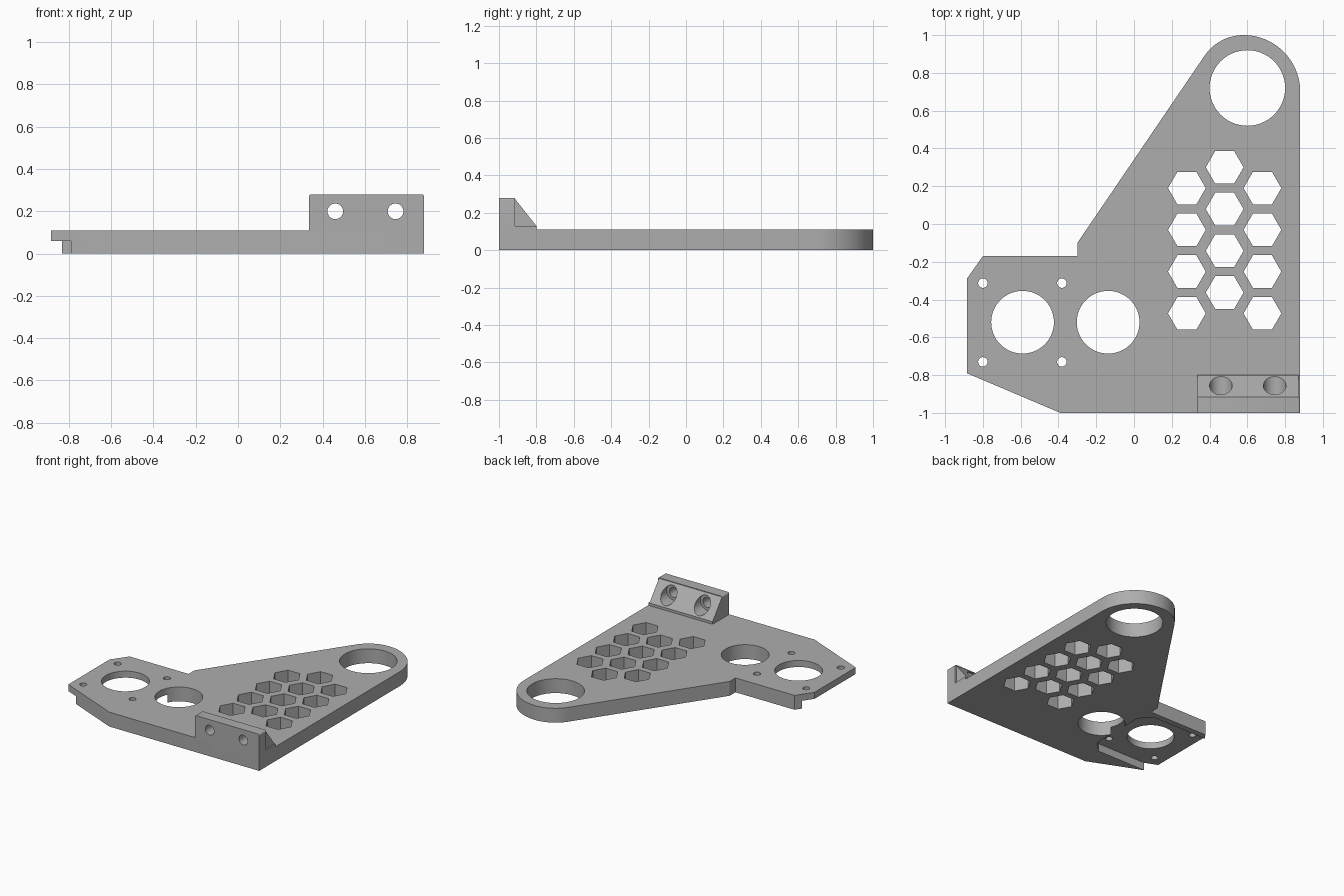
import bpy, bmesh
from math import sin, cos, radians

if "Cube" in bpy.data.objects:
    bpy.data.objects.remove(bpy.data.objects["Cube"], do_unlink=True)

grey = bpy.data.materials.new("plain grey")
grey.use_nodes = True
grey.diffuse_color = (0.42, 0.42, 0.42, 1)
grey.node_tree.nodes["Principled BSDF"].inputs["Base Color"].default_value = grey.diffuse_color

# Maps a flat outline point plus a depth to 3D, for each extrusion axis
PLACE = {"x": lambda a, b, d: (d, a, b),
         "y": lambda a, b, d: (a, d, b),
         "z": lambda a, b, d: (a, b, d)}


def prism(name, points, low, high, axis="z"):
    bm = bmesh.new()
    rings = [[bm.verts.new(PLACE[axis](a, b, d)) for a, b in points] for d in (low, high)]
    bm.faces.new(rings[0])
    bm.faces.new(rings[1])
    n = len(points)
    for i in range(n):
        j = (i + 1) % n
        bm.faces.new((rings[0][i], rings[0][j], rings[1][j], rings[1][i]))
    bmesh.ops.recalc_face_normals(bm, faces=bm.faces)
    mesh = bpy.data.meshes.new(name)
    bm.to_mesh(mesh)
    bm.free()
    mesh.materials.append(grey)
    obj = bpy.data.objects.new(name, mesh)
    bpy.context.collection.objects.link(obj)
    return obj


def arc(cx, cy, r, start, end, steps):
    angles = [radians(start + (end - start) * i / steps) for i in range(steps + 1)]
    return [(cx + r * cos(t), cy + r * sin(t)) for t in angles]


def circle(cx, cy, r, sides=64):
    return arc(cx, cy, r, 0, 360, sides)[:-1]


def select_only(obj):
    bpy.ops.object.select_all(action="DESELECT")
    obj.select_set(True)
    bpy.context.view_layer.objects.active = obj


def cut(obj, points, low, high, axis="z"):
    cutter = prism("cutter", points, low, high, axis)
    mod = obj.modifiers.new("cut", "BOOLEAN")
    mod.operation = "DIFFERENCE"
    mod.solver = "EXACT"
    mod.object = cutter
    select_only(obj)
    bpy.ops.object.modifier_apply(modifier=mod.name)
    bpy.data.objects.remove(cutter, do_unlink=True)


TOP = 0.11
RIGHT = 0.88

# Base plate with a rounded far end
outline = [(-0.885, -0.79), (-0.39, -1), (RIGHT, -1)]
outline += arc(0.58, 0.70, 0.30, 0, 90, 24)
outline += arc(0.58, 0.75, 0.25, 90, 145.8, 16)
outline += [(-0.30, -0.10), (-0.30, -0.17), (-0.80, -0.17), (-0.885, -0.29)]
plate = prism("base_plate", outline, 0, TOP)

# Motor pocket in the underside, open to the outer edge
inner, near, far, corner = -0.285, -0.83, -0.215, 0.085
cut(plate, [(-1, near), (inner - corner, near), (inner, near + corner),
            (inner, far - corner), (inner - corner, far), (-1, far)], -0.1, 0.06)

# Large round openings
for x, y, r in ((0.60, 0.72, 0.20), (-0.59, -0.52, 0.166), (-0.137, -0.52, 0.166)):
    cut(plate, circle(x, y, r), -0.1, 0.3)

# Four motor screw holes
for x in (-0.80, -0.382):
    for y in (-0.73, -0.313):
        cut(plate, circle(x, y, 0.025, 32), -0.1, 0.3)

# Honeycomb of hexagonal openings
for x, first in ((0.28, 0.19), (0.48, 0.30), (0.68, 0.19)):
    for row in range(4):
        cut(plate, circle(x, first - 0.221 * row, 0.1, 6), -0.1, 0.3)

# Upright mounting bracket: wall, foot and sloped block
LEFT, BACK, FOOT, HIGH, R = 0.335, -0.915, 0.13, 0.28, 0.012
wall_outline = [(LEFT, TOP), (RIGHT, TOP)]
wall_outline += arc(RIGHT - R, HIGH - R, R, 0, 90, 4)
wall_outline += arc(LEFT + R, HIGH - R, R, 90, 180, 4)
wall = prism("bracket_wall", wall_outline, -1, BACK, "y")
foot = prism("bracket_foot", [(BACK, TOP), (-0.80, TOP), (-0.80, FOOT), (BACK, FOOT)],
             LEFT, RIGHT, "x")
block = prism("bracket_sloped_block", [(BACK, FOOT), (-0.80, FOOT), (BACK, HIGH - 0.005)],
              LEFT, RIGHT - 0.01, "x")

# Bolt holes, widened on the sloped side
for x in (0.46, 0.745):
    cut(wall, circle(x, 0.20, 0.037, 40), -1.1, -0.85, "y")
    cut(block, circle(x, 0.20, 0.06, 48), -0.95, -0.7, "y")

for obj in (plate, wall, foot, block):
    select_only(obj)
    bpy.ops.object.shade_smooth_by_angle(angle=radians(30))
